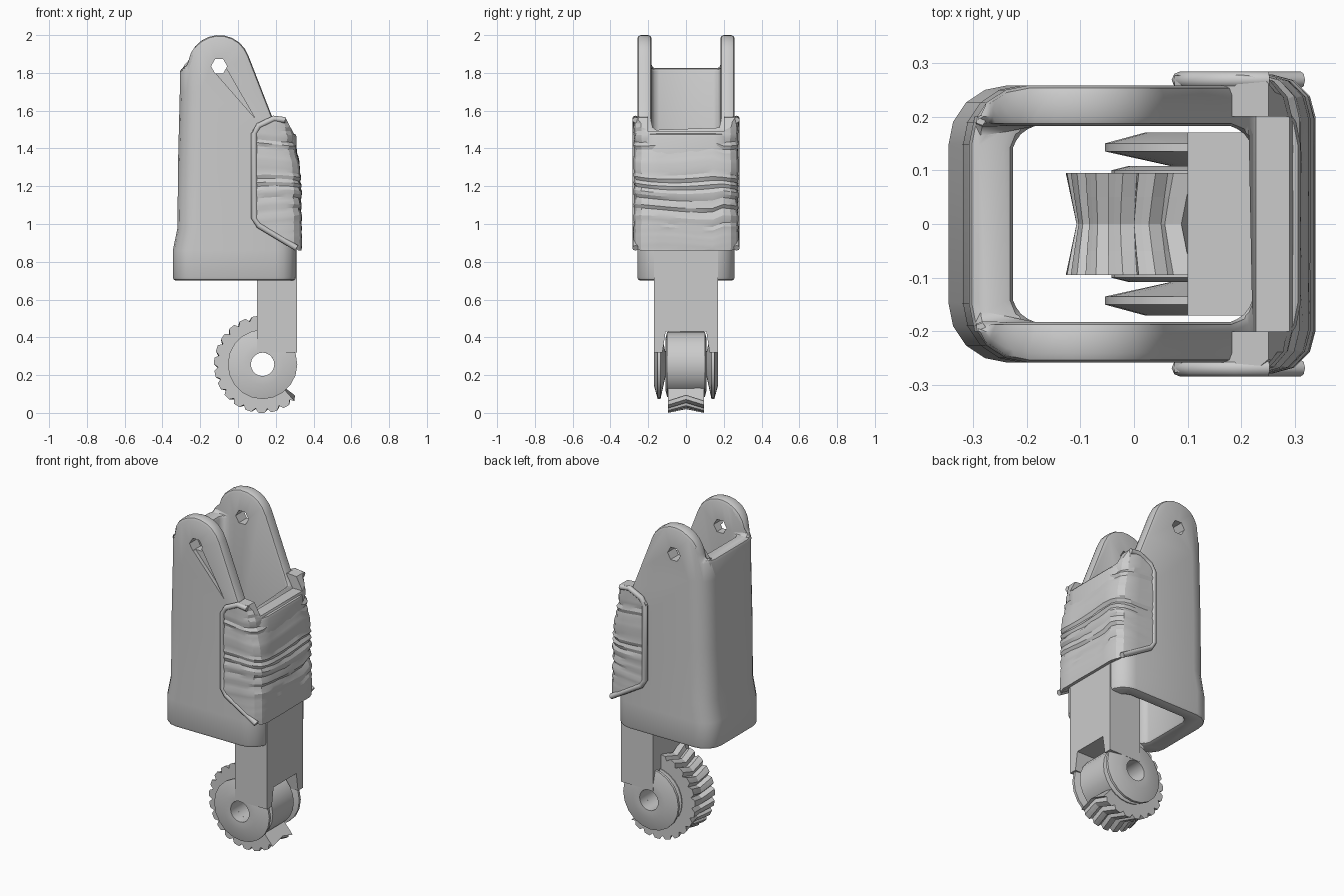
import bpy, bmesh, math, random
from mathutils import Vector

random.seed(4)
if "Cube" in bpy.data.objects:
    bpy.data.objects.remove(bpy.data.objects["Cube"])

grey = bpy.data.materials.new("plain grey")
grey.use_nodes = True
grey.diffuse_color = (0.6, 0.6, 0.6, 1)
grey.node_tree.nodes["Principled BSDF"].inputs["Base Color"].default_value = (0.6, 0.6, 0.6, 1)


def loft(name, rings, closed=False):
    """Skin a list of equal point rings; cap the ends unless closed."""
    bm = bmesh.new()
    vs = [[bm.verts.new(p) for p in ring] for ring in rings]
    n = len(vs[0])
    pairs = list(zip(vs, vs[1:])) + ([(vs[-1], vs[0])] if closed else [])
    for a, b in pairs:
        for i in range(n):
            j = (i + 1) % n
            bm.faces.new((a[i], a[j], b[j], b[i]))
    if not closed:
        bm.faces.new(vs[0][::-1])
        bm.faces.new(vs[-1])
    bmesh.ops.recalc_face_normals(bm, faces=bm.faces)
    me = bpy.data.meshes.new(name)
    bm.to_mesh(me)
    bm.free()
    me.materials.append(grey)
    ob = bpy.data.objects.new(name, me)
    bpy.context.collection.objects.link(ob)
    return ob


def prism(name, pts, y0, y1):
    """Side profile (x, z) pushed through y."""
    return loft(name, [[(x, y, z) for x, z in pts] for y in (y0, y1)])


def box(name, x0, x1, hy, z0, z1):
    return prism(name, [(x0, z0), (x1, z0), (x1, z1), (x0, z1)], -hy, hy)


def rounded_rect(x0, x1, hy, r, seg=4):
    pts = []
    corners = [(x1 - r, hy - r), (x0 + r, hy - r), (x0 + r, r - hy), (x1 - r, r - hy)]
    for k, (cx, cy) in enumerate(corners):
        for i in range(seg + 1):
            a = math.pi / 2 * (k + i / seg)
            pts.append((cx + r * math.cos(a), cy + r * math.sin(a)))
    return pts


def circle(cx, cz, r, a0, a1, n):
    return [(cx + r * math.cos(a), cz + r * math.sin(a))
            for a in (math.radians(a0 + (a1 - a0) * i / n) for i in range(n + 1))]


def select(ob):
    bpy.ops.object.select_all(action='DESELECT')
    ob.select_set(True)
    bpy.context.view_layer.objects.active = ob


def cut(ob, tool, op='DIFFERENCE'):
    """Apply a boolean and discard the tool."""
    select(ob)
    m = ob.modifiers.new("cut", 'BOOLEAN')
    m.operation, m.object, m.solver = op, tool, 'EXACT'
    bpy.ops.object.modifier_apply(modifier=m.name)
    bpy.data.objects.remove(tool)


def bevel(ob, width, segments=2):
    select(ob)
    bm = bmesh.new()
    bm.from_mesh(ob.data)
    bmesh.ops.remove_doubles(bm, verts=bm.verts, dist=0.002)
    bm.to_mesh(ob.data)
    bm.free()
    m = ob.modifiers.new("bevel", 'BEVEL')
    m.width, m.segments, m.limit_method = width, segments, 'ANGLE'
    m.angle_limit, m.use_clamp_overlap = math.radians(40), False
    bpy.ops.object.modifier_apply(modifier=m.name)


def smooth(ob, angle=35):
    select(ob)
    bpy.ops.object.shade_smooth_by_angle(angle=math.radians(angle))


# Housing: open sleeve with a flared foot and two rounded lugs
levels = [(0.70, -0.345), (0.86, -0.345), (0.98, -0.32), (1.3, -0.318), (1.7, -0.308), (2.05, -0.305)]
housing = loft("housing", [[(x, y, z) for x, y in rounded_rect(x0, 0.31, 0.258, 0.11)]
                           for z, x0 in levels])
lug_outline = [(0.5, 0.6), (0.5, 1.48), (0.23, 1.48), (0.18, 1.57)]
lug_outline += circle(-0.1, 1.835, 0.165, 20, 170, 10)
lug_outline += [(-0.272, 1.83), (-0.5, 1.825), (-0.5, 0.6)]
cut(housing, prism("lug_cutter", lug_outline, -0.5, 0.5), 'INTERSECT')
cut(housing, loft("well_cutter", [[(x, y, z) for x, y in rounded_rect(-0.225, 0.22, 0.182, 0.04, 2)]
                                  for z in (0.5, 2.2)]))
cut(housing, box("gap_cutter", -0.5, -0.15, 0.182, 1.825, 2.2))
bevel(housing, 0.018)
cut(housing, prism("pin_cutter", circle(-0.1, 1.835, 0.043, 0, 300, 5), -0.5, 0.5))
cut(housing, prism("groove_cutter", [(-0.12, 1.8), (-0.06, 1.82), (0.09, 1.56)], -0.4, -0.235))
smooth(housing)

# Grip: wrinkled wrap around the +x side
base = []
outline = rounded_rect(-0.1, 0.338, 0.278, 0.08, 3)
for (ax, ay), (bx, by) in zip(outline, outline[1:] + outline[:1]):
    n = max(1, round(math.hypot(bx - ax, by - ay) / 0.06))
    base += [(ax + (bx - ax) * i / n, ay + (by - ay) * i / n) for i in range(n)]
rings, count = [], 42
for k in range(count):
    z = 0.82 + 0.8 * k / (count - 1)
    taper = 1 - 0.2 * max(0, (z - 1.2) / 0.4) ** 1.4
    depth = (0.045 if z > 0.98 else 0.012) * random.choice((0, 0.15, 0.5, 1))
    ring = []
    for i, (x, y) in enumerate(base):
        d = 1 - depth * random.uniform(0.4, 1)
        slant = 0.012 * math.sin(i * 0.45 + k * 0.15)
        ring.append((x * taper * d if x > 0 else x, y * (1 - (1 - d) * 0.7), z + slant))
    rings.append(ring)
grip = loft("grip", rings)
grip_outline = [(0.075, 1.03), (0.075, 1.49), (0.11, 1.53), (0.19, 1.57), (0.25, 1.565),
                (0.3, 1.47), (0.5, 1.4), (0.5, 0.86), (0.32, 0.86), (0.1, 0.99)]
cut(grip, prism("grip_cutter", grip_outline, -0.5, 0.5), 'INTERSECT')
cut(grip, box("grip_well_cutter", -0.5, 0.225, 0.2, 0.5, 2))
cut(grip, box("grip_top_cutter", 0.1, 0.6, 0.2, 1.49, 2))
smooth(grip, 20)

# Raised rim along both grip edges
rim_path = [(0.25, 1.55), (0.19, 1.558), (0.11, 1.52), (0.086, 1.48), (0.086, 1.03), (0.11, 0.993), (0.31, 0.873)]
for side, label in ((1, "back"), (-1, "front")):
    rings = []
    for i, (x, z) in enumerate(rim_path):
        a, b = Vector(rim_path[max(i - 1, 0)]), Vector(rim_path[min(i + 1, len(rim_path) - 1)])
        t = (b - a).normalized()
        rings.append([(x - t.y * u, side * (0.268 + v), z + t.x * u)
                      for u, v in circle(0, 0, 0.016, 0, 315, 7)])
    smooth(loft("grip_rim_" + label, rings), 50)

# Fork: block with a slot, and a tapered round cheek on each arm
fork_section = [(-0.17, 0.32), (-0.17, 0.88), (0.17, 0.88), (0.17, 0.32),
                (0.125, 0.32), (0.108, 0.43), (-0.108, 0.43), (-0.125, 0.32)]
loft("fork", [[(x, y, z) for y, z in fork_section] for x in (0.1, 0.313)])

CX, CZ = 0.13, 0.257


def turn(name, section, a0, a1, steps, closed=False):
    """Sweep section(step) -> [(y, radius, angle shift)] around the axle."""
    rings = []
    for k in range(steps + (0 if closed else 1)):
        a = math.radians(a0 + (a1 - a0) * k / steps)
        rings.append([(CX + r * math.cos(a + s), y, CZ + r * math.sin(a + s))
                      for y, r, s in section(k)])
    return loft(name, rings, closed)


for side, label in ((1, "back"), (-1, "front")):
    cheek = [(0.108, 0.062), (0.168, 0.062), (0.17, 0.11), (0.15, 0.184), (0.135, 0.184)]
    smooth(turn("fork_cheek_" + label, lambda k: [(side * y, r, 0) for y, r in cheek],
                0, 360, 20, True), 30)

# Wheel hub and partial treaded tyre
hub = [(-0.108, 0.062), (0.108, 0.062), (0.108, 0.14), (0.1, 0.172), (-0.1, 0.172), (-0.108, 0.14)]
smooth(turn("wheel_hub", lambda k: [(y, r, 0) for y, r in hub], 0, 360, 24, True))


def tread(k):
    low = 0.022 if k % 4 == 3 else 0
    outer = [(y, 0.257 - low - 0.02 * (1 - abs(y) / 0.095), 0.09 * (1 - abs(y) / 0.095))
             for y in (-0.095, -0.05, 0, 0.05, 0.095)]
    return [(-0.095, 0.13, 0)] + outer + [(0.095, 0.13, 0)]


turn("tyre", tread, 95, 311, 56)
